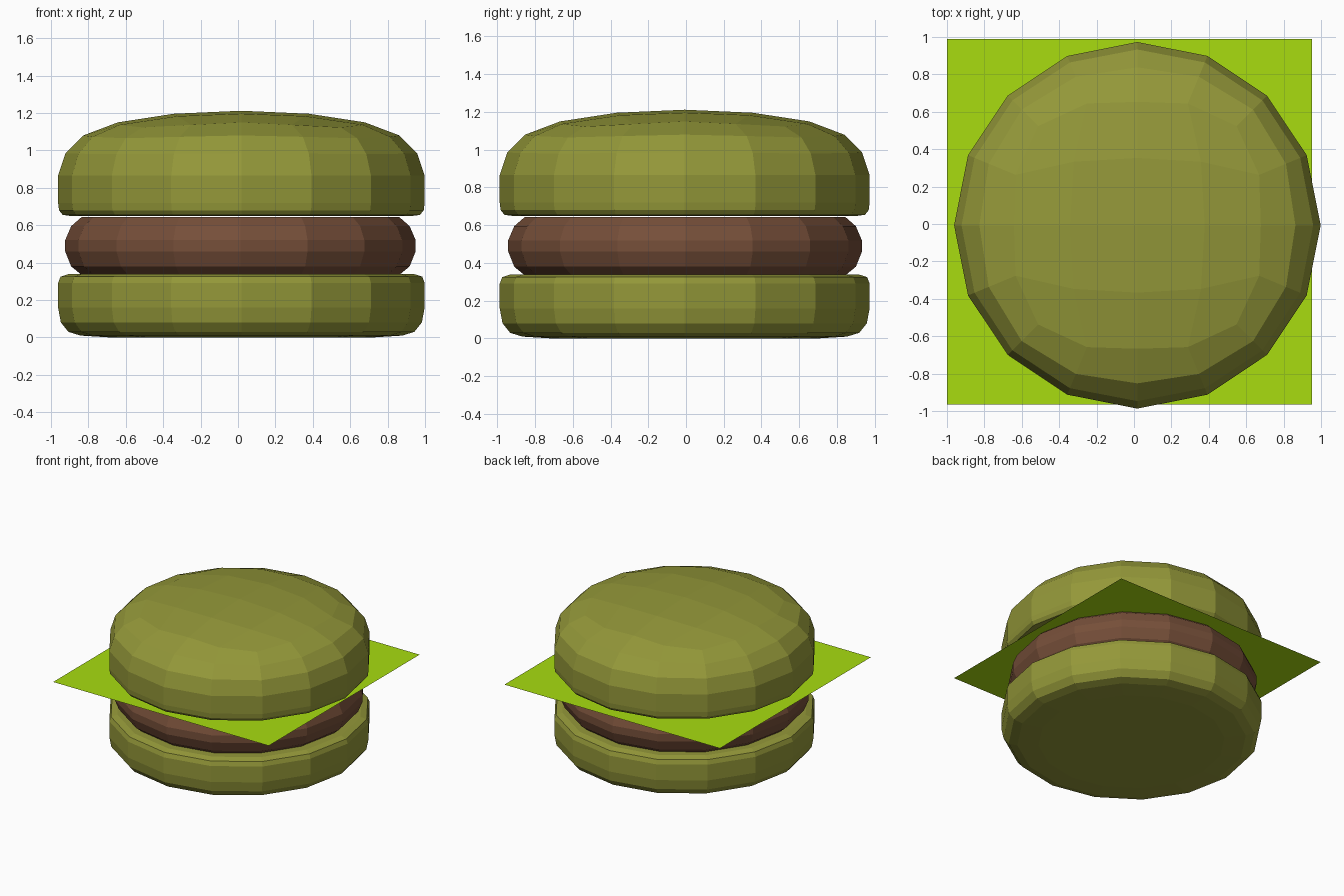
import bpy
import bmesh
from math import sin, cos, pi, atan2

SIDES = 16

cube = bpy.data.objects.get("Cube")
if cube:
    bpy.data.objects.remove(cube, do_unlink=True)


def make_material(name, rgb):
    mat = bpy.data.materials.new(name)
    mat.use_nodes = True
    color = (*rgb, 1.0)
    mat.diffuse_color = color
    mat.node_tree.nodes["Principled BSDF"].inputs["Base Color"].default_value = color
    return mat


def finish(bm, name, mat, location):
    bmesh.ops.recalc_face_normals(bm, faces=bm.faces)
    mesh = bpy.data.meshes.new(name)
    bm.to_mesh(mesh)
    bm.free()
    mesh.materials.append(mat)
    obj = bpy.data.objects.new(name, mesh)
    obj.location = location
    bpy.context.collection.objects.link(obj)
    return obj


def add_ring(bm, r, z, bulge=0.0, drop=0.0):
    """Ring of vertices, optionally pushed out and down on the diagonals."""
    ring = []
    for k in range(SIDES):
        a = 2 * pi * k / SIDES
        diag = sin(2 * a) ** 2
        rr = r + bulge * diag
        ring.append(bm.verts.new((rr * cos(a), rr * sin(a), z - drop * diag)))
    return ring


def grid_cap(bm, ring, peak, inner, inner_z, corner, corner_z):
    """Close a ring with a four by four grid of quads forming a shallow dome."""
    pts = {}
    for i in range(-2, 3):
        for j in range(-2, 3):
            if max(abs(i), abs(j)) == 2:
                pts[i, j] = ring[round(atan2(j, i) / (2 * pi / SIDES)) % SIDES]
            elif i and j:
                pts[i, j] = bm.verts.new((i * corner, j * corner, corner_z))
            else:
                z = inner_z if i or j else peak
                pts[i, j] = bm.verts.new((i * inner, j * inner, z))
    for i in range(-2, 2):
        for j in range(-2, 2):
            bm.faces.new((pts[i, j], pts[i + 1, j], pts[i + 1, j + 1], pts[i, j + 1]))


def round_layer(name, mat, profile, location, dome=None):
    bm = bmesh.new()
    rings = [add_ring(bm, *p) for p in profile]
    for low, high in zip(rings, rings[1:]):
        for k in range(SIDES):
            n = (k + 1) % SIDES
            bm.faces.new((low[k], low[n], high[n], high[k]))
    bm.faces.new(rings[0])
    if dome:
        grid_cap(bm, rings[-1], *dome)
    else:
        bm.faces.new(rings[-1])
    return finish(bm, name, mat, location)


bread = make_material("olive bread", (0.296, 0.314, 0.041))
meat = make_material("brown meat", (0.181, 0.078, 0.041))
leaf = make_material("bright leaf green", (0.392, 0.716, 0.005))

# Bottom bun: rounded underside, tight rim on top
round_layer("bottom_bun", bread, [
    (0.70, 0.0), (0.86, 0.01), (0.925, 0.03), (0.965, 0.08), (0.98, 0.16),
    (0.98, 0.29), (0.967, 0.325), (0.92, 0.34)], (0.018, -0.007, 0))

# Patty
round_layer("patty", meat, [
    (0.85, 0.335), (0.905, 0.38), (0.937, 0.46), (0.937, 0.52),
    (0.905, 0.595), (0.85, 0.643)], (0.013, -0.005, 0))

# Square leaf sheet
bm = bmesh.new()
bmesh.ops.create_grid(bm, x_segments=1, y_segments=1, size=0.976)
finish(bm, "lettuce_sheet", leaf, (-0.023, 0.012, 0.626))

# Top bun with a faceted dome
round_layer("top_bun", bread, [
    (0.90, 0.648), (0.955, 0.655), (0.975, 0.68), (0.98, 0.72), (0.98, 0.865),
    (0.94, 0.985, 0.005, 0.005), (0.845, 1.08, 0.03, 0.015),
    (0.66, 1.15, 0.09, 0.027)], (0.018, -0.007, 0),
    dome=(1.212, 0.36, 1.196, 0.34, 1.183))
